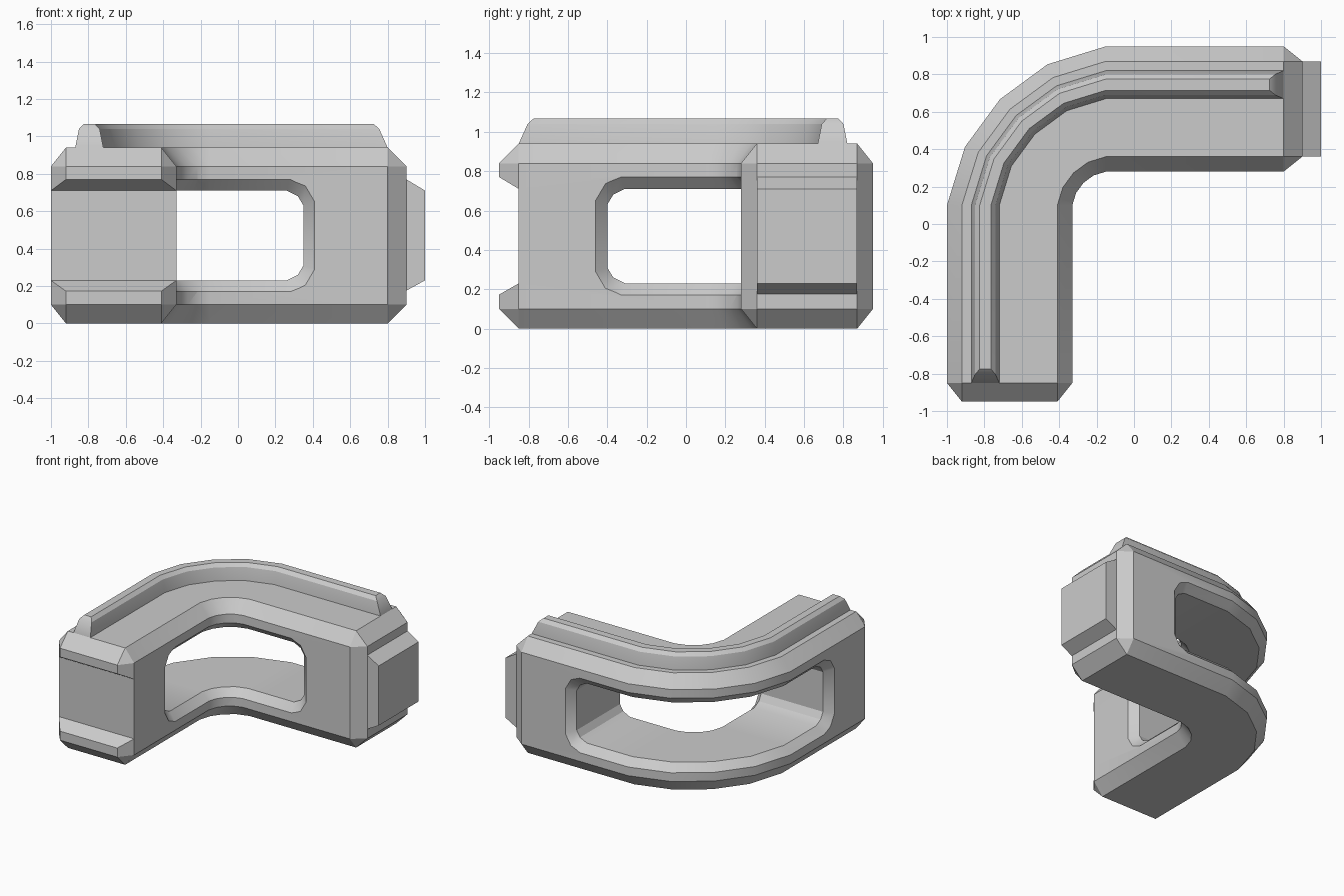
import bpy, bmesh, math

if "Cube" in bpy.data.objects:
    bpy.data.objects.remove(bpy.data.objects["Cube"])

BEND = (-0.15, 0.10)                       # centre of the corner
SQUASH = [1, 0.96, 0.943, 0.96, 1]         # corner radius factor per 22.5 degree step


def place(s, r, z):
    """s < 0: front arm, 0..4: corner steps, s > 4: right arm. r: distance from bend centre."""
    cx, cy = BEND
    if s <= 0:
        return (cx - r, cy + s, z)
    if s >= 4:
        return (cx + s - 4, cy + r, z)
    a = math.radians(22.5 * s)
    r *= SQUASH[int(s)]
    return (cx - r * math.cos(a), cy + r * math.sin(a), z)


def loft(name, rings):
    """Skin equal rings of points and cap both ends with strips of quads."""
    bm = bmesh.new()
    vs = [[bm.verts.new(p) for p in ring] for ring in rings]
    n = len(vs[0])
    for a, b in zip(vs, vs[1:]):
        for i in range(n):
            j = (i + 1) % n
            bm.faces.new((a[i], a[j], b[j], b[i]))
    for ring in (vs[0], vs[-1]):
        for i in range(n // 2 - 1):
            bm.faces.new((ring[i], ring[i + 1], ring[n - 2 - i], ring[n - 1 - i]))
    bmesh.ops.remove_doubles(bm, verts=bm.verts, dist=1e-5)
    bmesh.ops.recalc_face_normals(bm, faces=bm.faces)
    me = bpy.data.meshes.new(name)
    bm.to_mesh(me)
    bm.free()
    ob = bpy.data.objects.new(name, me)
    bpy.context.collection.objects.link(ob)
    return ob


def activate(ob):
    bpy.ops.object.select_all(action='DESELECT')
    ob.select_set(True)
    bpy.context.view_layer.objects.active = ob


def cut(target, cutter):
    cutter.hide_render = True
    mod = target.modifiers.new("cut", 'BOOLEAN')
    mod.operation = 'DIFFERENCE'
    mod.solver = 'EXACT'
    mod.object = cutter
    activate(target)
    bpy.ops.object.modifier_apply(modifier=mod.name)
    bpy.data.objects.remove(cutter)


# Wall body: chamfered section swept round the corner, with chamfered ends
section = [(.85, .1), (.85, .84), (.77, .94), (.26, .94),
           (.18, .84), (.18, .1), (.26, 0), (.77, 0)]
end = [(min(max(r, .26), .77), min(max(z, .1), .84)) for r, z in section]
stations = [(-1.05, end), (-.95, section)] + [(s, section) for s in range(5)] \
    + [(4.95, section), (5.05, end)]
body = loft("corner_wall", [[place(s, r, z) for r, z in prof] for s, prof in stations])

# Window: rounded slot following the bend, flared at both wall faces
MID = 0.47
levels = [(.12, 2), (.24, 0), (.79, 0), (.91, 2)]      # radius, flare amount
corner = [(-.50, .16, .06, .02), (-.47, .21, .04, .055), (-.41, .24, .02, .06)]


def window_ring(s, h, ds, dh, flip=False):
    pts = []
    for side, lv in ((1, levels), (-1, levels[::-1])):
        for r, f in lv:
            t = s - ds * f
            pts.append(place(4 - t if flip else t, r, MID + side * (h + dh * f)))
    return pts


rings = [window_ring(*c) for c in corner]
rings += [window_ring(s, .24, 0, .06) for s in range(5)]
rings += [window_ring(*c, flip=True) for c in corner[::-1]]
cut(body, loft("window_cutter", rings))

# Groove across the front end
groove = [(-.85, .23), (-.85, .71), (-1.05, .83), (-1.05, .115)]
cut(body, loft("groove_cutter", [[(x, y, z) for y, z in groove] for x in (-1.2, -.2)]))

# Tongue on the right end
tongue = [(.90, .175), (.90, .77), (1.0, .71), (1.0, .23)]
tongue_ob = loft("end_tongue", [[(x, y, z) for x, z in tongue] for y in (.36, .87)])

# Raised rail on top with sloping ends
rail = [(.72, .93, 0), (.72, .94, 0), (.70, 1.04, .045), (.675, 1.067, .075),
        (.615, 1.067, .075), (.59, 1.04, .045), (.57, .94, 0), (.57, .93, 0)]
rings = [[place(-.95 + d, r, z) for r, z, d in rail]]
rings += [[place(s, r, z) for r, z, d in rail] for s in range(5)]
rings += [[place(4.95 - d, r, z) for r, z, d in rail]]
rail_ob = loft("top_rail", rings)

for ob in (body, rail_ob):
    activate(ob)
    bpy.ops.object.shade_smooth_by_angle(angle=math.radians(28))
